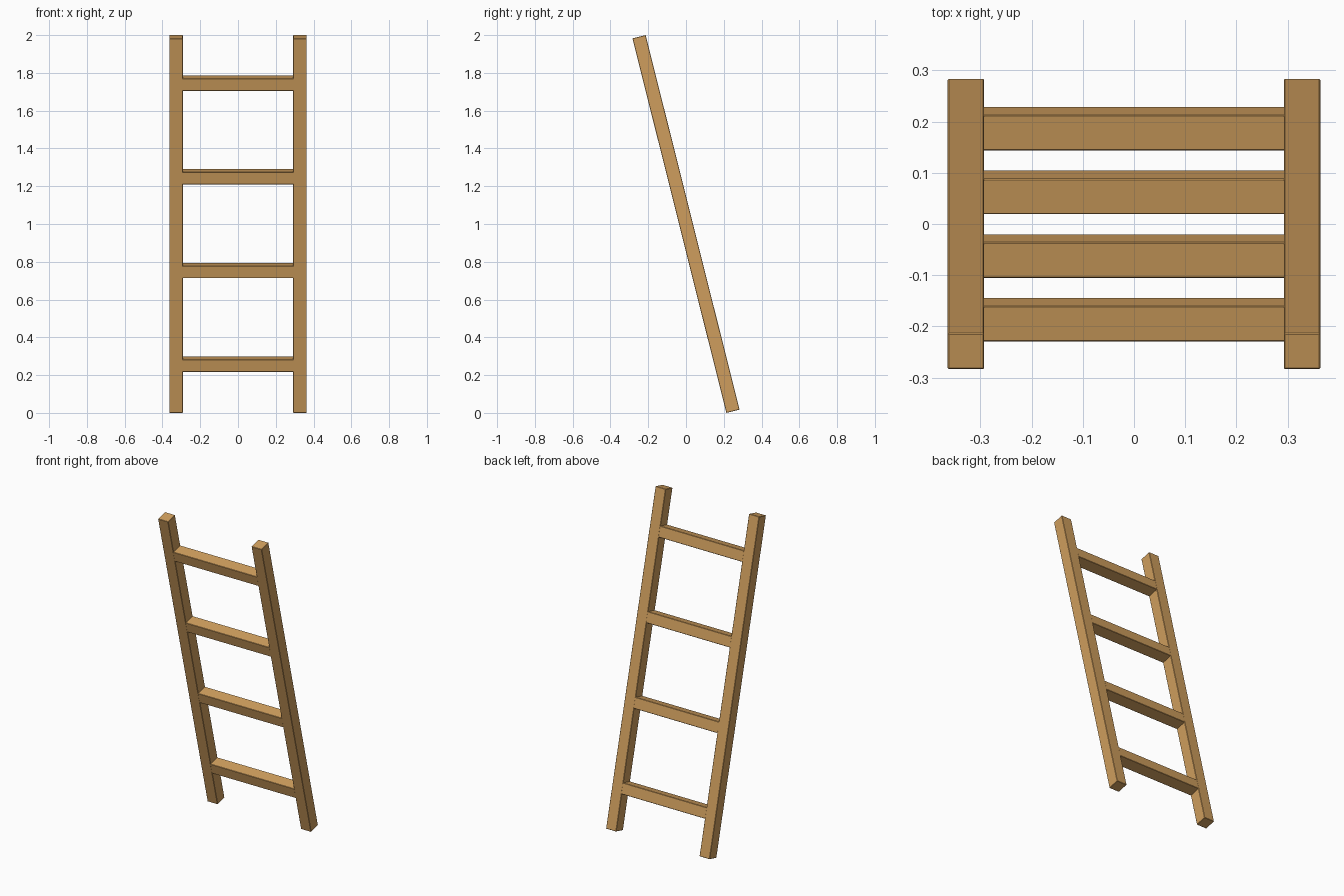
import bpy
from math import radians, sin, cos

if "Cube" in bpy.data.objects:
    bpy.data.objects.remove(bpy.data.objects["Cube"])

LEAN = radians(14.07)   # the top tips towards the front
LENGTH = 2.044
THICK = 0.072
CENTRE_X = 0.328

wood = bpy.data.materials.new("wood")
wood.diffuse_color = (0.62, 0.34, 0.11, 1)
wood.use_nodes = True
wood.node_tree.nodes["Principled BSDF"].inputs["Base Color"].default_value = wood.diffuse_color


def beam(name, x, along, size):
    """Bevelled box at a distance along the leaning centre line."""
    loc = (x, -along * sin(LEAN), 1 + along * cos(LEAN))
    bpy.ops.mesh.primitive_cube_add(size=1, location=loc, rotation=(LEAN, 0, 0))
    ob = bpy.context.object
    ob.name = name
    ob.scale = size
    bpy.ops.object.transform_apply(location=False, rotation=False, scale=True)
    bev = ob.modifiers.new("soft edges", 'BEVEL')
    bev.width = 0.002
    bev.segments = 1
    ob.data.materials.append(wood)
    return ob


# Side rails
for side, x in (("left", -CENTRE_X), ("right", CENTRE_X)):
    beam(side + "_rail", x, 0, (0.071, THICK, LENGTH))

# Rungs, evenly spaced and slightly let into the rails
for i in range(4):
    beam(f"rung_{i + 1}", 0, (i - 1.5) * LENGTH / 4 + 0.002, (0.592, 0.0715, 0.067))
